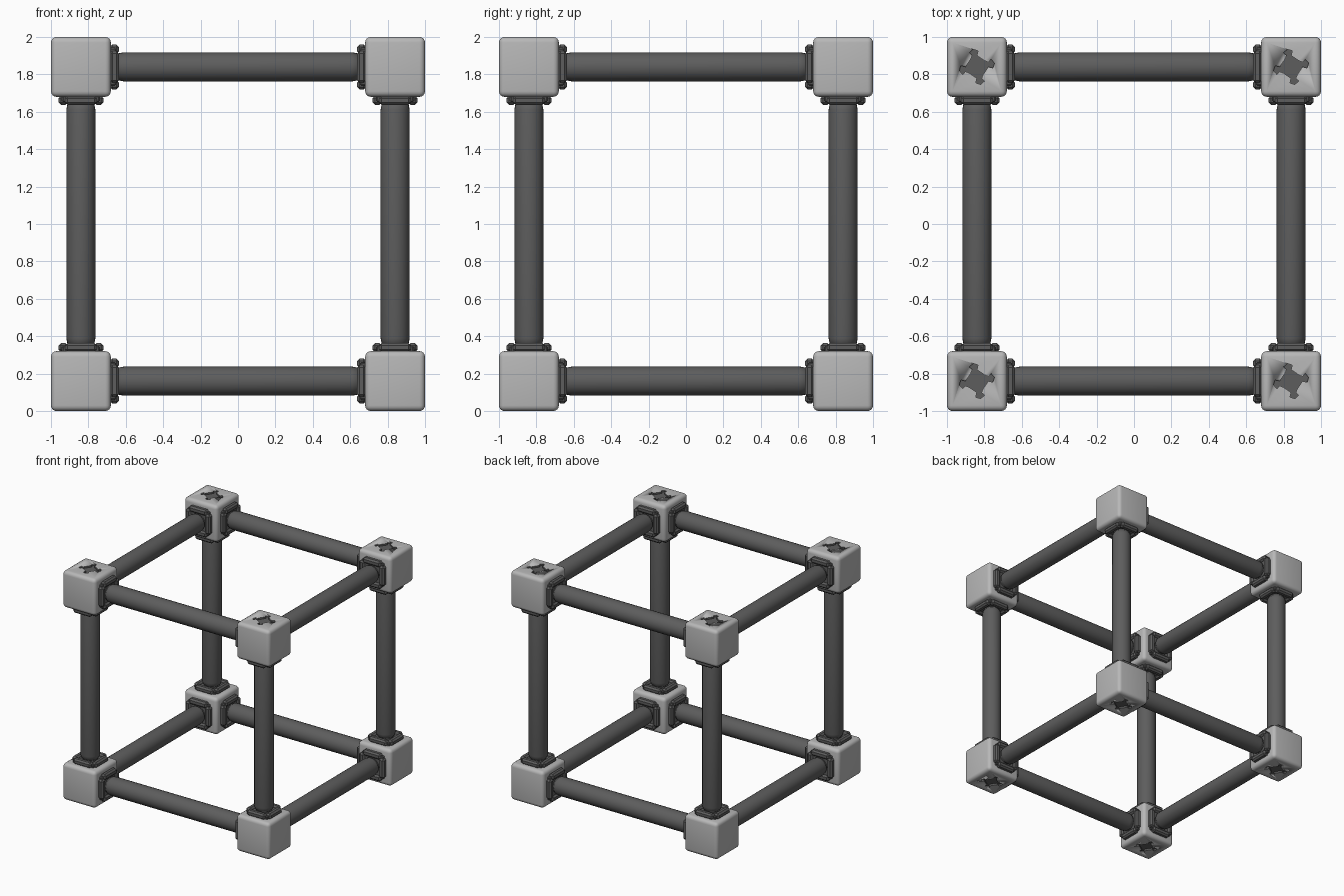
import bpy, bmesh, math
from mathutils import Matrix, Vector

if "Cube" in bpy.data.objects:
    bpy.data.objects.remove(bpy.data.objects["Cube"], do_unlink=True)


def material(name, value):
    m = bpy.data.materials.new(name)
    m.use_nodes = True
    colour = (value, value, value, 1)
    m.diffuse_color = colour
    m.node_tree.nodes["Principled BSDF"].inputs["Base Color"].default_value = colour
    return m


LIGHT = material("light grey", 0.48)
DARK = material("dark grey", 0.11)
C = 0.84        # distance of the corner block centres from the middle
HALF = 0.16     # half size of a corner block
CENTRE = Vector((0, 0, 1))


def finish(name, bm, mat, place=Matrix(), angle=40):
    bmesh.ops.recalc_face_normals(bm, faces=bm.faces)
    mesh = bpy.data.meshes.new(name)
    bm.to_mesh(mesh)
    bm.free()
    mesh.materials.append(mat)
    ob = bpy.data.objects.new(name, mesh)
    bpy.context.collection.objects.link(ob)
    ob.matrix_world = place
    bpy.ops.object.select_all(action='DESELECT')
    ob.select_set(True)
    bpy.context.view_layer.objects.active = ob
    bpy.ops.object.shade_smooth_by_angle(angle=math.radians(angle))
    return ob


def add_box(bm, size, centre, bevel, segments=1):
    part = bmesh.new()
    bmesh.ops.create_cube(part, size=1)
    bmesh.ops.transform(part, matrix=Matrix.Diagonal((*size, 1)), verts=part.verts)
    bmesh.ops.bevel(part, geom=part.edges[:], offset=bevel, segments=segments,
                    profile=0.5, affect='EDGES')
    bmesh.ops.translate(part, vec=centre, verts=part.verts)
    temp = bpy.data.meshes.new("temp")
    part.to_mesh(temp)
    part.free()
    bm.from_mesh(temp)
    bpy.data.meshes.remove(temp)


def pinwheel_cutter(place):
    # Four flared arms around a round middle
    arm = [(0.052, -28), (0.06, -8), (0.086, -12), (0.096, 4),
           (0.086, 20), (0.066, 14), (0.052, 32)]
    bm = bmesh.new()
    verts = []
    for k in range(4):
        for r, a in arm:
            t = math.radians(a + 90 * k + 8)
            verts.append(bm.verts.new((r * math.cos(t), r * math.sin(t), -0.015)))
    face = bm.faces.new(verts)
    top = bmesh.ops.extrude_face_region(bm, geom=[face])["geom"]
    bmesh.ops.translate(bm, vec=(0, 0, 0.05),
                        verts=[v for v in top if isinstance(v, bmesh.types.BMVert)])
    return finish("socket_cutter", bm, DARK, place, 10)


def corner_block(x, y, z):
    bm = bmesh.new()
    add_box(bm, (2 * HALF,) * 3, (0, 0, 0), 0.03, 4)
    block = finish("corner_block", bm, LIGHT, Matrix.Translation(CENTRE + Vector((x, y, z))))
    block.data.materials.append(DARK)
    # Shallow pinwheel socket on the outer horizontal face
    side = 1 if z > 0 else -1
    turn = Matrix() if side > 0 else Matrix.Rotation(math.pi, 4, 'X')
    cutter = pinwheel_cutter(
        Matrix.Translation(CENTRE + Vector((x, y, z + side * HALF))) @ turn)
    mod = block.modifiers.new("socket", 'BOOLEAN')
    mod.operation = 'DIFFERENCE'
    mod.solver = 'EXACT'
    mod.material_mode = 'TRANSFER'
    mod.object = cutter
    bpy.context.view_layer.objects.active = block
    bpy.ops.object.modifier_apply(modifier=mod.name)
    bpy.data.objects.remove(cutter, do_unlink=True)


def tube(place):
    # Rings along the tube: rounded shoulders at both ends
    rings = [(-0.68, 0.064), (-0.645, 0.064), (-0.635, 0.073), (-0.61, 0.078)]
    rings += [(-z, r) for z, r in reversed(rings)]
    bm = bmesh.new()
    n = 24
    loops = [[bm.verts.new((r * math.cos(math.tau * i / n), r * math.sin(math.tau * i / n), z))
              for i in range(n)] for z, r in rings]
    for a, b in zip(loops, loops[1:]):
        for i in range(n):
            j = (i + 1) % n
            bm.faces.new((a[i], a[j], b[j], b[i]))
    bm.faces.new(loops[0])
    bm.faces.new(loops[-1])
    finish("frame_tube", bm, DARK, place)


def connector(place):
    # Base plate with a raised bar along each of its four sides
    bm = bmesh.new()
    add_box(bm, (0.2, 0.2, 0.035), (0, 0, 0.67), 0.006)
    for s in (-1, 1):
        add_box(bm, (0.05, 0.17, 0.048), (s * 0.095, 0, 0.661), 0.013)
        add_box(bm, (0.17, 0.05, 0.048), (0, s * 0.095, 0.661), 0.013)
    finish("tube_connector", bm, DARK, place, 20)


for x in (-C, C):
    for y in (-C, C):
        for z in (-C, C):
            corner_block(x, y, z)

# Four tubes along each axis, with a connector at both ends
turns = [Matrix(), Matrix.Rotation(math.pi / 2, 4, 'X'), Matrix.Rotation(math.pi / 2, 4, 'Y')]
for turn in turns:
    for a in (-C, C):
        for b in (-C, C):
            place = Matrix.Translation(CENTRE) @ turn @ Matrix.Translation((a, b, 0))
            tube(place)
            connector(place)
            connector(place @ Matrix.Rotation(math.pi, 4, 'X'))
